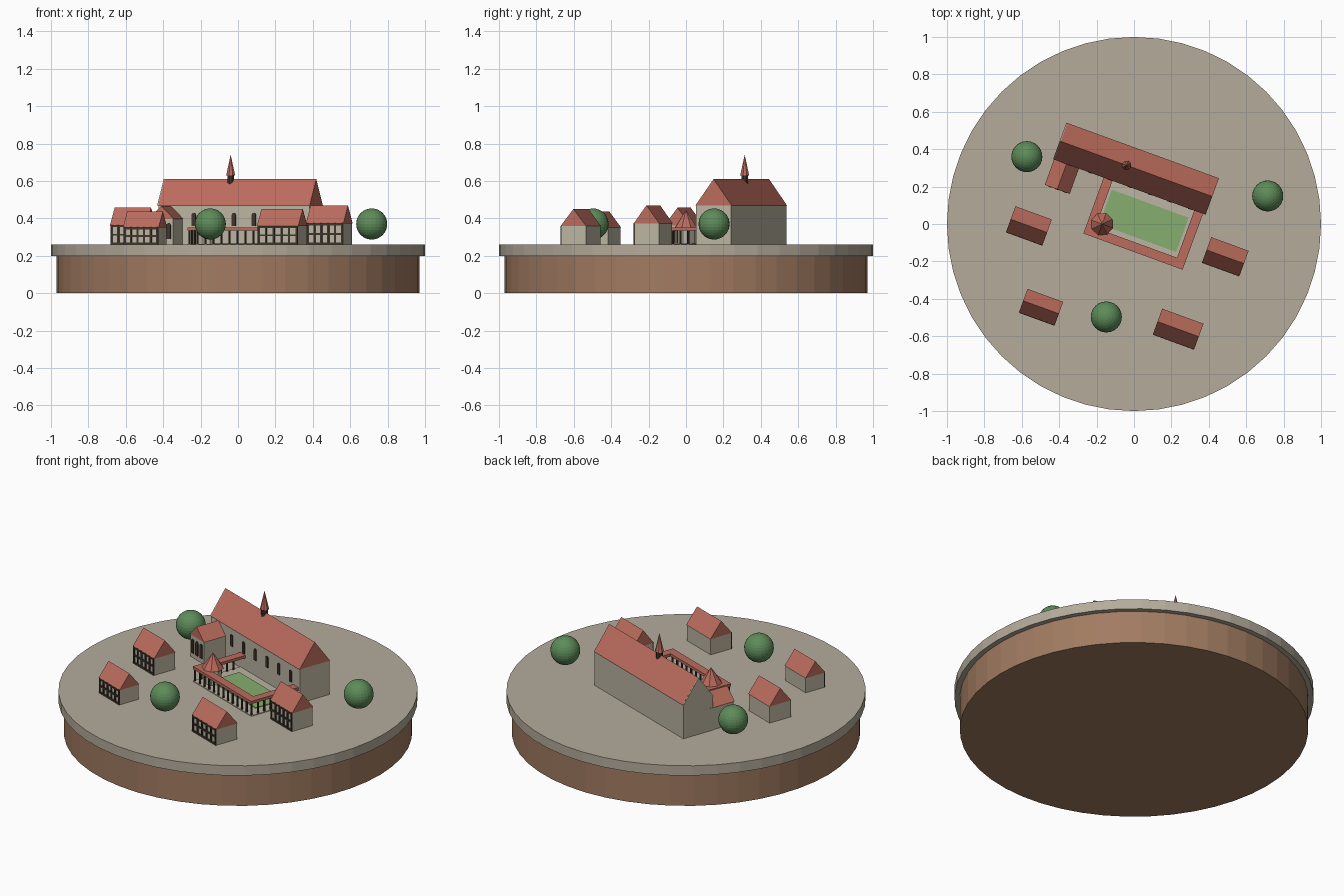
import bpy, math
from mathutils import Matrix, Vector

cube = bpy.data.objects.get("Cube")
if cube:
    bpy.data.objects.remove(cube)


def material(name, rgb):
    m = bpy.data.materials.new(name)
    m.use_nodes = True
    m.diffuse_color = (*rgb, 1)
    m.node_tree.nodes["Principled BSDF"].inputs["Base Color"].default_value = (*rgb, 1)
    return m


STONE = material("pale stone", (0.46, 0.41, 0.33))
WALL = material("cream plaster", (0.50, 0.46, 0.36))
WOOD = material("brown wood", (0.36, 0.20, 0.12))
ROOF = material("red tile", (0.50, 0.15, 0.11))
TIMBER = material("dark timber", (0.05, 0.035, 0.025))
GRASS = material("lawn green", (0.24, 0.42, 0.16))
LEAF = material("tree green", (0.11, 0.26, 0.10))

GROUND = 0.26
TURN = Matrix.Rotation(math.radians(-20), 4, 'Z')


def place(x, y):
    """Frame of a building: turned, standing on the ground at x, y."""
    return Matrix.Translation((x, y, GROUND)) @ TURN


def mesh(name, verts, faces, mat, frame):
    me = bpy.data.meshes.new(name)
    me.from_pydata(verts, [], faces)
    me.materials.append(mat)
    ob = bpy.data.objects.new(name, me)
    ob.matrix_world = frame
    bpy.context.collection.objects.link(ob)
    return ob


def extrude(name, profile, a, b, mat, frame, axis):
    """Sweep a closed profile from a to b along the x or y axis."""
    n = len(profile)
    put = (lambda p, t: (t, p[0], p[1])) if axis == 'x' else (lambda p, t: (p[0], t, p[1]))
    verts = [put(p, t) for t in (a, b) for p in profile]
    faces = [(i, (i + 1) % n, (i + 1) % n + n, i + n) for i in range(n)]
    faces += [tuple(reversed(range(n))), tuple(range(n, 2 * n))]
    if axis == 'y':
        faces = [tuple(reversed(f)) for f in faces]
    return mesh(name, verts, faces, mat, frame)


def box(name, x0, x1, y0, y1, z0, z1, mat, frame):
    return extrude(name, [(y0, z0), (y1, z0), (y1, z1), (y0, z1)], x0, x1, mat, frame, 'x')


def roof(name, half, eave, ridge, a, b, frame, axis='x', centre=0, mat=ROOF):
    profile = [(centre - half, eave), (centre + half, eave), (centre, ridge)]
    return extrude(name, profile, a, b, mat, frame, axis)


def cone(name, sides, r0, r1, z0, z1, mat, frame, x=0, y=0):
    bpy.ops.mesh.primitive_cone_add(vertices=sides, radius1=r0, radius2=r1, depth=z1 - z0)
    ob = bpy.context.object
    ob.name = name
    ob.data.materials.append(mat)
    ob.matrix_world = frame @ Matrix.Translation((x, y, (z0 + z1) / 2))
    return ob


def arch(name, x, y, width, z0, z1, frame):
    """Round-headed dark opening lying on a south wall."""
    r = width / 2
    head = [(x + r * math.cos(t * math.pi / 6), z1 - r + r * math.sin(t * math.pi / 6))
            for t in range(7)]
    extrude(name, [(x - r, z0), (x + r, z0)] + head, y - 0.006, y + 0.002, TIMBER, frame, 'y')


# Round display base
WORLD = Matrix.Identity(4)
cone("wooden_base", 48, 0.97, 0.97, 0, 0.2, WOOD, WORLD)
cone("ground_slab", 48, 1, 1, 0.2, GROUND, STONE, WORLD)

# Church
church = place(0.0125, 0.295)
L, W = 0.43, 0.1
box("church_walls", -L, L, -W, W, 0, 0.21, WALL, church)
roof("church_roof", W + 0.004, 0.208, 0.35, -L, L + 0.002, church)
roof("church_west_gable", W + 0.003, 0.208, 0.35, -L - 0.006, -L, church, mat=WALL)
for i in range(-3, 4):
    arch("church_window", i * 0.114, -W, 0.022, 0.1, 0.17, church)

# Ridge turret
cone("turret", 8, 0.019, 0.019, 0.32, 0.372, TIMBER, church, -0.055)
cone("turret_spire", 8, 0.026, 0, 0.368, 0.48, ROOF, church, -0.055)

# Side wing
box("wing_walls", -0.427, -0.293, -0.244, -0.08, 0, 0.14, WALL, church)
roof("wing_roof", 0.071, 0.138, 0.207, -0.248, -0.08, church, 'y', -0.36)
for i in (-1, 0, 1):
    arch("wing_window", -0.36 + i * 0.042, -0.244, 0.022, 0.03, 0.115, church)

# Cloister: yard, lawn, covered walk on three sides
U0, U1, V0, V1, D = -0.148, 0.417, -0.422, -W, 0.05
box("cloister_yard", U0, U1, V0, V1, -0.002, 0.004, WALL, church)
box("cloister_lawn", -0.085, 0.352, -0.345, -0.15, 0, 0.008, GRASS, church)
Z0, Z1 = 0.075, 0.092
box("walk_roof_west", U0, U0 + D, V0 + D, V1, Z0, Z1, ROOF, church)
box("walk_roof_east", U1 - D, U1, V0 + D, V1, Z0, Z1, ROOF, church)
box("walk_roof_south", U0, U1, V0, V0 + D, Z0, Z1, ROOF, church)


def column(x, y):
    cone("walk_column", 8, 0.006, 0.006, 0, Z0, TIMBER, church, x, y)


E = 0.009
for i in range(13):
    column(U0 + E + (U1 - U0 - 2 * E) * i / 12, V0 + E)
for i in range(1, 7):
    y = V0 + E + (V1 - V0 - 2 * E) * i / 7
    for x in (U0 + E, U1 - E):
        column(x, y)

# Well house in the corner of the yard
cone("well_house", 8, 0.048, 0.048, 0, 0.1, WALL, church, -0.0706, -0.34)
cone("well_house_roof", 8, 0.062, 0, 0.092, 0.185, ROOF, church, -0.0706, -0.34)


# Timber-framed houses
def house(x, y, length, width, eave, ridge):
    f = place(x, y)
    a, w = length / 2, width / 2
    box("house_walls", -a + 0.003, a - 0.003, -w + 0.005, w - 0.003, 0, eave, WALL, f)
    roof("house_roof", w, eave - 0.002, ridge, -a, a, f)
    y0, y1, t = -w - 0.001, -w + 0.006, 0.005
    for i in range(6):
        c = (-a + 0.008) * (1 - i / 2.5)
        box("house_post", c - t, c + t, y0, y1, 0, eave, TIMBER, f)
    for z in (0.005, eave / 2, eave - 0.007):
        box("house_beam", -a + 0.003, a - 0.003, y0, y1, z - t, z + t, TIMBER, f)


house(-0.562, -0.01, 0.207, 0.148, 0.105, 0.197)
house(-0.497, -0.445, 0.203, 0.135, 0.093, 0.177)
house(0.236, -0.562, 0.235, 0.147, 0.1, 0.19)
house(0.488, -0.175, 0.213, 0.145, 0.115, 0.21)

# Round trees
for x, y in ((-0.573, 0.36), (0.715, 0.15), (-0.148, -0.497)):
    bpy.ops.mesh.primitive_uv_sphere_add(segments=24, ring_count=16, radius=0.083,
                                         location=(x, y, 0.37))
    tree = bpy.context.object
    tree.name = "tree_crown"
    tree.data.materials.append(LEAF)
